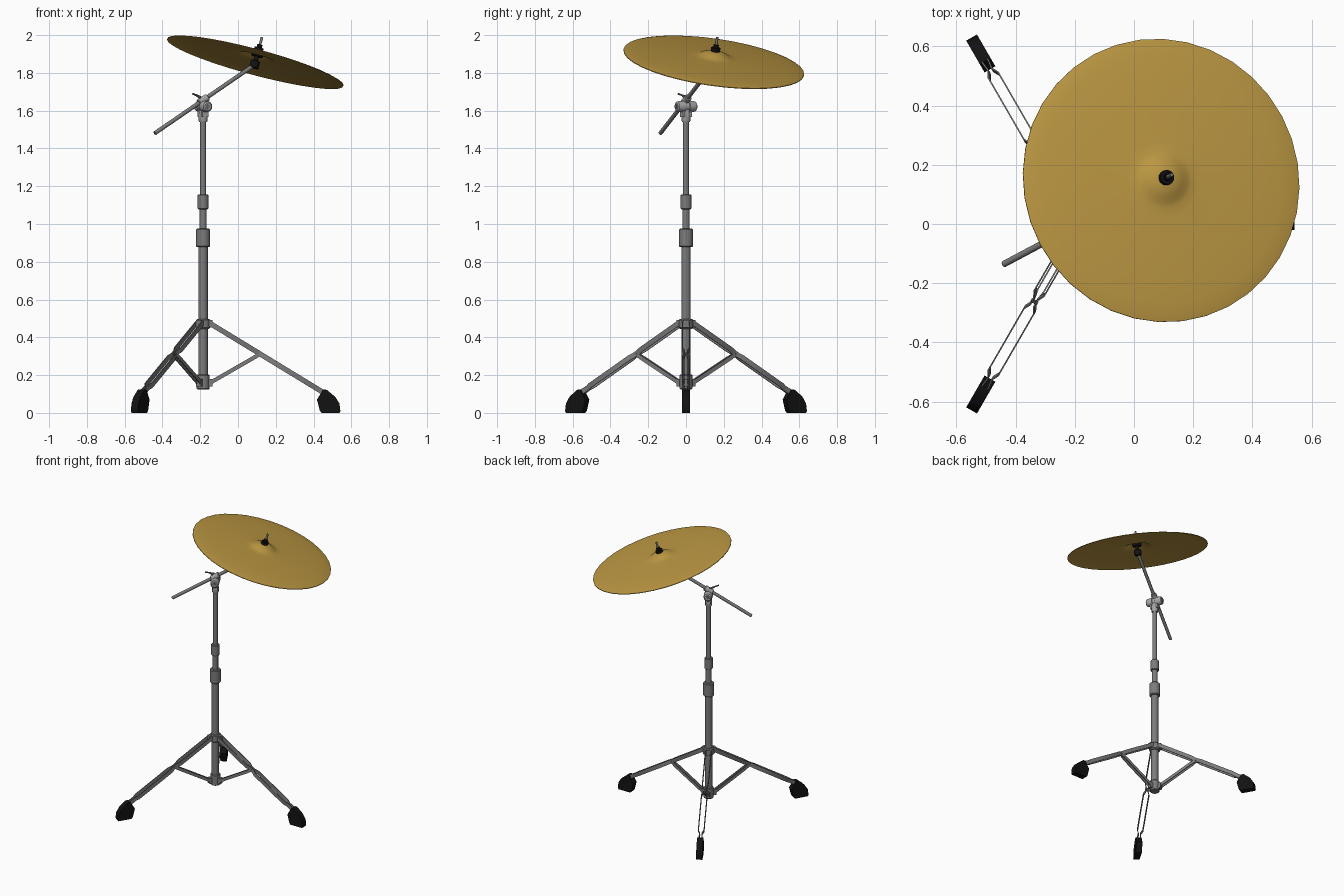
import bpy, bmesh, math
from mathutils import Vector, Matrix

if "Cube" in bpy.data.objects:
    bpy.data.objects.remove(bpy.data.objects["Cube"])


def material(name, rgb):
    m = bpy.data.materials.new(name)
    m.diffuse_color = (*rgb, 1)
    m.use_nodes = True
    m.node_tree.nodes["Principled BSDF"].inputs["Base Color"].default_value = m.diffuse_color
    return m


STEEL = material("steel grey", (0.2, 0.2, 0.2))
CHROME = material("light chrome", (0.38, 0.38, 0.38))
BLACK = material("black rubber", (0.006, 0.006, 0.006))
BRASS = material("brass gold", (0.5, 0.31, 0.055))

POST = Vector((-0.185, 0, 0))          # axis of the upright
AZ = math.radians(28)                  # heading of the boom
U = Vector((math.cos(AZ), math.sin(AZ), 0))
V = Vector((math.sin(AZ), -math.cos(AZ), 0))
Z = Vector((0, 0, 1))


def finish(name, bm, mat, angle=35):
    bmesh.ops.remove_doubles(bm, verts=bm.verts, dist=1e-6)
    bmesh.ops.recalc_face_normals(bm, faces=bm.faces)
    me = bpy.data.meshes.new(name)
    bm.to_mesh(me)
    bm.free()
    me.materials.append(mat)
    me.polygons.foreach_set("use_smooth", [True] * len(me.polygons))
    me.set_sharp_from_angle(angle=math.radians(angle))
    ob = bpy.data.objects.new(name, me)
    bpy.context.collection.objects.link(ob)
    return ob


def lathe(name, profile, origin, axis, mat, n=20):
    """Revolve (radius, height) points around an axis, capped at both ends."""
    bm = bmesh.new()
    rot = Vector(axis).to_track_quat('Z', 'Y').to_matrix()
    rings = []
    for r, h in profile:
        rings.append([bm.verts.new(Vector(origin) + rot @ Vector(
            (r * math.cos(k * math.tau / n), r * math.sin(k * math.tau / n), h)))
            for k in range(n)])
    for a, b in zip(rings, rings[1:]):
        for k in range(n):
            bm.faces.new((a[k], a[(k + 1) % n], b[(k + 1) % n], b[k]))
    bm.faces.new(rings[0])
    bm.faces.new(rings[-1])
    return finish(name, bm, mat)


def rod(name, a, b, r, mat, n=16, bevel=0.0):
    a, b = Vector(a), Vector(b)
    L = (b - a).length
    prof = [(r, 0), (r, L)]
    if bevel:
        prof = [(r - bevel, 0), (r, bevel), (r, L - bevel), (r - bevel, L)]
    return lathe(name, prof, a, b - a, mat, n)


def box(name, centre, ax, ay, az, size, mat):
    bm = bmesh.new()
    bmesh.ops.create_cube(bm, size=1)
    rot = Matrix((ax, ay, az)).transposed()
    for v in bm.verts:
        v.co = Vector(centre) + rot @ Vector([c * s for c, s in zip(v.co, size)])
    return finish(name, bm, mat)


def strap(name, path, height, thick, out, side, mat):
    """Flat bar through (radius, z, sideways offset) points."""
    bm = bmesh.new()
    d = Vector((path[-1][0] - path[0][0], path[-1][1] - path[0][1])).normalized()
    nrm = out * -d.y + Z * d.x
    rings = []
    for r, z, off in path:
        c = POST + out * r + Z * z + side * off
        rings.append([bm.verts.new(c + side * (i * thick / 2) + nrm * (j * height / 2))
                      for i, j in ((-1, -1), (1, -1), (1, 1), (-1, 1))])
    for a, b in zip(rings, rings[1:]):
        for k in range(4):
            bm.faces.new((a[k], a[(k + 1) % 4], b[(k + 1) % 4], b[k]))
    bm.faces.new(rings[0])
    bm.faces.new(rings[-1])
    return finish(name, bm, mat)


# Upright tubes and collars: name, radius, bottom, top, bevel
for name, r, z0, z1, bev in (
        ("lower_tube", 0.025, 0.13, 0.93, 0),
        ("base_collar", 0.034, 0.125, 0.203, 0.004),
        ("leg_collar", 0.038, 0.445, 0.497, 0.006),
        ("lower_clamp", 0.037, 0.878, 0.975, 0.005),
        ("middle_tube", 0.0195, 0.93, 1.12, 0),
        ("upper_clamp", 0.0285, 1.078, 1.157, 0.004),
        ("upper_tube", 0.0165, 1.12, 1.56, 0)):
    rod(name, POST + Z * z0, POST + Z * z1, r, STEEL, 20, bev)

# Tripod legs: paired flat straps pinched at the joints, struts, rubber feet
FOOT = ((0.603, 0.07), (0.635, 0.124), (0.655, 0.122), (0.70, 0.085),
        (0.722, 0.05), (0.727, 0.01), (0.722, 0.0), (0.628, 0.0), (0.618, 0.012))


def leg_z(r):
    return 0.475 - (r - 0.035) * 0.61


for i in range(3):
    a = i * math.tau / 3
    out = Vector((math.cos(a), math.sin(a), 0))
    side = Vector((-math.sin(a), math.cos(a), 0))
    for s in (-1, 1):
        rail = ((0.025, .019), (0.265, .019), (0.288, .007), (0.312, .007),
                (0.335, .019), (0.575, .019), (0.597, .007), (0.64, .012))
        strap(f"leg_rail_{i}_{s}", [(r, leg_z(r), s * o) for r, o in rail],
              0.027, 0.005, out, side, STEEL)
        strap(f"leg_strut_{i}_{s}", [(0.025, 0.152, s * 0.011), (0.265, 0.290, s * 0.011),
                                     (0.305, 0.313, s * 0.004)],
              0.021, 0.005, out, side, STEEL)
    for name, z in (("leg_hinge", 0.472), ("strut_hinge", 0.16)):
        box(f"{name}_{i}", POST + out * 0.034 + Z * z, out, side, Z, (0.03, 0.03, 0.04), STEEL)
    joint = POST + out * 0.302 + Z * leg_z(0.302)
    rod(f"joint_pin_{i}", joint - side * 0.013, joint + side * 0.013, 0.006, STEEL, 10)
    # foot: extruded side profile with softened edges
    bm = bmesh.new()
    f = bm.faces.new([bm.verts.new(POST + out * r + Z * z - side * 0.021) for r, z in FOOT])
    ext = bmesh.ops.extrude_face_region(bm, geom=[f])
    bmesh.ops.translate(bm, vec=side * 0.042,
                        verts=[g for g in ext["geom"] if isinstance(g, bmesh.types.BMVert)])
    finish(f"rubber_foot_{i}", bm, BLACK)

# Tilter at the top of the upright
lathe("tilter_socket", [(0.02, 1.54), (0.023, 1.545), (0.023, 1.585), (0.018, 1.61)],
      POST, Z, CHROME)
pivot = POST + Z * 1.622
lathe("tilter_barrel", [(0.02, -0.058), (0.027, -0.053), (0.03, -0.03), (0.03, -0.012),
                        (0.025, -0.01), (0.025, 0.01), (0.03, 0.012), (0.03, 0.03),
                        (0.027, 0.053), (0.02, 0.058)], pivot, V, CHROME, 24)
for s in (-1, 1):
    box(f"tilter_cheek_{s}", pivot + V * (0.022 * s) - Z * 0.03, U, V, Z,
        (0.034, 0.012, 0.05), CHROME)
    rod(f"tilter_bolt_{s}", pivot + V * (0.055 * s), pivot + V * (0.062 * s), 0.012, STEEL, 6)

# Boom arm, its clamp and wing bolt
boom_a = POST - U * 0.29 + Z * 1.480
boom_b = POST + U * 0.309 + Z * 1.843
boom_dir = (boom_b - boom_a).normalized()
boom_up = boom_dir.cross(V) * (1 if boom_dir.cross(V).z > 0 else -1)
rod("boom_arm", boom_a, boom_b, 0.011, STEEL, 16, 0.002)
grip = POST + Z * 1.655
rod("boom_clamp", grip - boom_dir * 0.03, grip + boom_dir * 0.03, 0.02, CHROME, 16, 0.003)
knob = grip + boom_up * 0.03 - U * 0.022
rod("wing_bolt", grip, knob, 0.006, STEEL, 10)
wing = Vector((0.045, 0.05, -0.018)).normalized()
rod("wing_handle", knob - wing * 0.033, knob + wing * 0.033, 0.005, STEEL, 8)

# Cymbal: thin domed shell with a raised bell, on its tilted spindle
N = (U * 0.29 + Z * 0.957).normalized()
C = POST + U * 0.3137 + Z * 1.858
top = [(0.483, 0.0), (0.465, 0.005), (0.42, 0.011), (0.33, 0.019), (0.22, 0.025),
       (0.13, 0.029), (0.098, 0.031), (0.082, 0.036), (0.064, 0.046),
       (0.042, 0.055), (0.02, 0.059), (0.008, 0.060)]
under = [(r, h - 0.004) for r, h in reversed(top)]
lathe("cymbal", list(reversed(under)) [::-1] + top, C, N, BRASS, 36)

# Spindle, felts and nuts: name, radius, start, end, material
for name, r, t0, t1, mat in (
        ("spindle", 0.007, -0.02, 0.137, STEEL),
        ("mount_block", 0.025, -0.034, 0.006, BLACK),
        ("spindle_sleeve", 0.012, 0.0, 0.04, BLACK),
        ("lower_felt", 0.032, 0.03, 0.046, BLACK),
        ("upper_felt", 0.025, 0.059, 0.079, BLACK),
        ("top_nut", 0.014, 0.079, 0.096, BLACK)):
    rod(name, C + N * t0, C + N * t1, r, mat, 18, 0.002)
